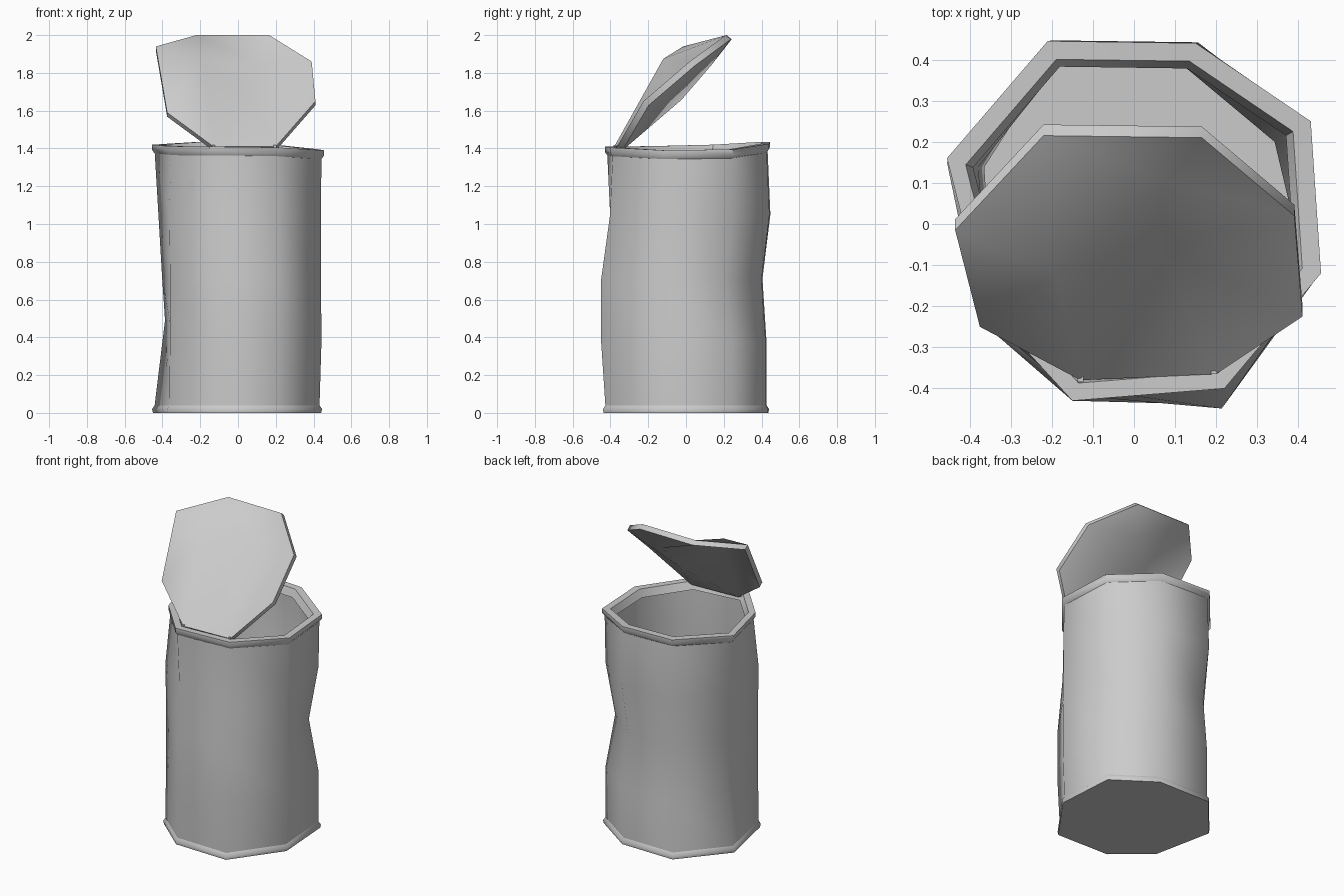
import bpy, bmesh
from math import radians
from mathutils import Vector

if "Cube" in bpy.data.objects:
    bpy.data.objects.remove(bpy.data.objects["Cube"])


def finish(name, bm, angle):
    bmesh.ops.recalc_face_normals(bm, faces=bm.faces)
    me = bpy.data.meshes.new(name)
    bm.to_mesh(me)
    bm.free()
    ob = bpy.data.objects.new(name, me)
    bpy.context.collection.objects.link(ob)
    bpy.ops.object.select_all(action='DESELECT')
    ob.select_set(True)
    bpy.context.view_layer.objects.active = ob
    bpy.ops.object.shade_smooth_by_angle(angle=radians(angle))
    return ob


def skin(name, rings, cap_start, cap_end, closed=False, angle=70):
    """Bridge eight-sided rings of points, optionally capped or closed."""
    bm = bmesh.new()
    vr = [[bm.verts.new(p) for p in r] for r in rings]
    pairs = list(zip(vr, vr[1:])) + ([(vr[-1], vr[0])] if closed else [])
    for a, b in pairs:
        for i in range(8):
            j = (i + 1) % 8
            bm.faces.new((a[i], a[j], b[j], b[i]))
    if cap_start:
        bm.faces.new(vr[0])
    if cap_end:
        bm.faces.new(vr[-1])
    return finish(name, bm, angle)


# irregular octagon outlines
base = [(-.21, .44), (.16, .435), (.42, .255), (.445, -.13),
        (.22, -.44), (-.15, -.43), (-.375, -.235), (-.455, .15)]
rim = [(-.21, .445), (.15, .44), (.43, .25), (.455, -.12),
       (.22, -.40), (-.15, -.43), (-.365, -.195), (-.455, .16)]
rim_z = [1.435, 1.425, 1.395, 1.39, 1.405, 1.41, 1.412, 1.42]

# dents pushed into the wall: (ring, corner) -> offset
dents = {(1, 7): (.055, 0, .12), (2, 7): (.04, 0, 0), (3, 7): (.02, 0, 0),
         (1, 6): (.005, 0, .1), (2, 6): (.005, 0, 0),
         (1, 4): (0, -.022, 0), (2, 4): (0, -.022, 0),
         (3, 4): (0, .025, 0), (3, 5): (0, .02, 0),
         (2, 0): (.01, -.022, 0), (2, 1): (-.02, -.022, 0),
         (2, 2): (-.045, -.035, 0), (3, 0): (0, .02, 0), (3, 1): (0, .02, 0),
         (1, 3): (.01, 0, 0), (2, 3): (.008, 0, 0), (3, 3): (.008, 0, 0)}


def wall(s):
    out = []
    for k, z in enumerate((.04, .37, .71, 1.05, 1.375)):
        src = rim if k == 4 else base
        out.append([Vector((x * .97 * s, y * .97 * s, z + (rim_z[i] - 1.41 if k == 4 else 0)))
                    + Vector(dents.get((k, i), (0, 0, 0))) for i, (x, y) in enumerate(src)])
    return out


# body: outer wall, then inner wall down to the floor
skin("can_body", wall(1) + wall(.95)[::-1], True, True)

# bottom flange
skin("bottom_flange", [[(x * s, y * s, z) for x, y in base]
                       for z, s in ((0, .99), (.02, 1), (.047, .96))], True, True, angle=55)

# top rim with a sloping inner lip
skin("top_rim", [[(x * s, y * s, rim_z[i] + dz) for i, (x, y) in enumerate(rim)]
                 for s, dz in ((.965, -.05), (1, -.028), (1, 0), (.9, 0), (.86, -.05))],
     False, False, closed=True, angle=50)

# bent lid: octagon outline plus one raised and two sunken points
lid = [(-.435, -.015, 1.94), (-.22, .215, 2), (.165, .21, 2), (.39, .02, 1.86),
       (.41, -.225, 1.65), (.2, -.365, 1.41), (-.13, -.38, 1.41), (-.375, -.25, 1.59),
       (-.19, -.12, 1.875), (.06, -.05, 1.68), (.08, .105, 1.86)]
A, B, C = 8, 9, 10
tris = [(A, 7, 0), (A, 0, 1), (A, 6, 7), (A, B, 6), (A, C, B), (A, 1, C),
        (C, 1, 2), (C, 2, 3), (C, 3, B), (B, 3, 4), (B, 4, 5), (B, 5, 6)]
bm = bmesh.new()
lv = [bm.verts.new(p) for p in lid]
for t in tris:
    bm.faces.new([lv[i] for i in t])
# add thickness behind the front skin
extr = bmesh.ops.extrude_face_region(bm, geom=list(bm.faces), use_keep_orig=True)
back = [g for g in extr["geom"] if isinstance(g, bmesh.types.BMVert)]
bmesh.ops.translate(bm, verts=back, vec=(0, .027, -.022))
finish("lid", bm, 55)

# two small hinge tabs between lid and rim
for n, (x, y) in enumerate(((-.13, -.372), (.195, -.352))):
    bm = bmesh.new()
    bmesh.ops.create_cube(bm, size=1)
    bmesh.ops.scale(bm, verts=bm.verts, vec=(.015, .025, .03))
    bmesh.ops.translate(bm, verts=bm.verts, vec=(x, y, 1.402))
    finish(f"hinge_tab_{n + 1}", bm, 30)
